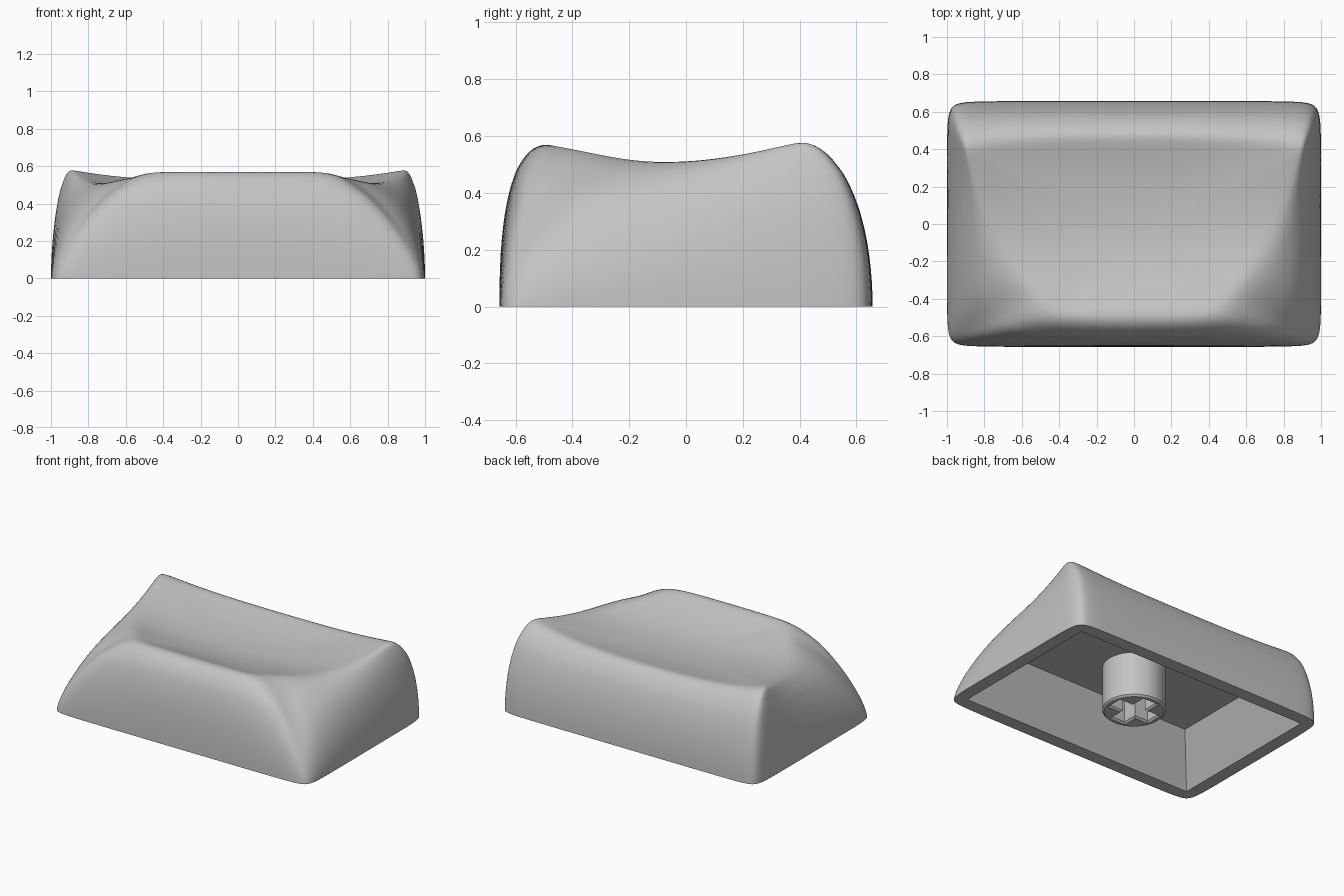
import bpy, bmesh, math
from mathutils import Vector

old = bpy.data.objects.get("Cube")
if old:
    bpy.data.objects.remove(old, do_unlink=True)

grey = bpy.data.materials.new("plain grey")
grey.use_nodes = True
grey.diffuse_color = (0.55, 0.55, 0.55, 1)
grey.node_tree.nodes["Principled BSDF"].inputs["Base Color"].default_value = grey.diffuse_color

# Stations on the +x half, front to back: foot of the wall, rim of the dish, wall fullness
STATIONS = [
    ((0, -.657), (0, -.48, .572), 2.5),
    ((.4, -.657), (.36, -.485, .574), 2.4),
    ((.88, -.657), (.46, -.47, .57), 1.7),
    ((.985, -.642), (.53, -.36, .55), 1.35),
    ((1, -.53), (.61, -.27, .53), 1.6),
    ((1, -.3), (.70, -.13, .508), 1.9),
    ((1, 0), (.78, .04, .512), 2),
    ((1, .3), (.85, .22, .54), 2),
    ((1, .53), (.89, .36, .575), 2),
    ((.985, .642), (.90, .41, .585), 2),
    ((.88, .657), (.84, .42, .572), 2),
    ((.5, .657), (.55, .455, .53), 2),
    ((0, .657), (0, .465, .522), 2),
]
STEPS = 6
CENTRE = Vector((0, -.04, 0))


def spline_loop(points):
    """Closed uniform cubic B-spline through a ring of control points."""
    out, n = [], len(points)
    for i in range(n):
        a, b, c, d = (points[(i + k) % n] for k in (-1, 0, 1, 2))
        for s in range(STEPS):
            t = s / STEPS
            out.append((a * (1 - t) ** 3 + b * (3 * t**3 - 6 * t**2 + 4)
                        + c * (-3 * t**3 + 3 * t**2 + 3 * t + 1) + d * t**3) / 6)
    return out


def mirrored(half):
    return half + [Vector((-p.x, p.y, p.z)) for p in half[-2:0:-1]]


def dish_height(p):
    """Shallow scoop, steeper toward the front than the back."""
    return .465 + .07 * p.x**2 + (.5 if p.y < 0 else .26) * p.y**2


foot = spline_loop(mirrored([Vector((*f, 0)) for f, r, p in STATIONS]))
rim = spline_loop(mirrored([Vector(r) for f, r, p in STATIONS]))
fullness = [v.z for v in spline_loop(mirrored([Vector((0, 0, p)) for f, r, p in STATIONS]))]

# Cavity roof and mouth
mouth = [Vector((max(-.91, min(.91, p.x)), max(-.565, min(.565, p.y)), 0)) for p in foot]
roof = [Vector((p.x * .75 / .91, p.y * .39 / .565, .32)) for p in mouth]
rings = [roof, mouth, foot]

# Bulging walls follow a quarter superellipse from foot to rim
WALL = 18
for k in range(1, WALL + 1):
    a = math.pi / 2 * k / WALL
    ring = []
    for f, r, p in zip(foot, rim, fullness):
        out = max(0, math.cos(a)) ** (2 / p)
        ring.append(Vector((*f.lerp(r, 1 - out).xy, r.z * math.sin(a) ** (2 / p))))
    rings.append(ring)

# Scooped dish meeting the rim
for k in range(1, 18):
    s = 1 - (k / 18) ** 1.2
    ring = []
    for r in rim:
        p = CENTRE.lerp(r, s)
        ring.append(Vector((p.x, p.y, dish_height(p) + (r.z - dish_height(r)) * s**3)))
    rings.append(ring)

bm = bmesh.new()
loops = [[bm.verts.new(p) for p in ring] for ring in rings]
n = len(foot)
for lo, hi in zip(loops, loops[1:]):
    for i in range(n):
        j = (i + 1) % n
        bm.faces.new((lo[i], lo[j], hi[j], hi[i]))
bm.faces.new(loops[0][::-1])
middle = bm.verts.new((CENTRE.x, CENTRE.y, dish_height(CENTRE)))
for i in range(n):
    bm.faces.new((loops[-1][i], loops[-1][(i + 1) % n], middle))

# Soften the lip
lip = [v for ring in loops[WALL - 4:WALL + 10] for v in ring]
for _ in range(5):
    bmesh.ops.smooth_vert(bm, verts=lip, factor=.5,
                          use_axis_x=True, use_axis_y=True, use_axis_z=True)
bmesh.ops.recalc_face_normals(bm, faces=bm.faces)
mesh = bpy.data.meshes.new("key_shell")
bm.to_mesh(mesh)
bm.free()
shell = bpy.data.objects.new("key_shell", mesh)
bpy.context.collection.objects.link(shell)

# Round stem with a cross-shaped socket
R, ARM, SLOT, TOP = .202, .155, .05, .33
circle = [(R * math.cos(a), R * math.sin(a)) for a in (math.tau * i / 48 for i in range(48))]
quarter = [(ARM, -SLOT), (ARM, SLOT), (SLOT, SLOT)]
cross = []
for q in range(4):
    c, s = round(math.cos(q * math.pi / 2)), round(math.sin(q * math.pi / 2))
    cross += [(x * c - y * s, x * s + y * c) for x, y in quarter]
curve = bpy.data.curves.new("stem", "CURVE")
curve.dimensions = "2D"
curve.fill_mode = "BOTH"
curve.bevel_depth = .012
curve.bevel_resolution = 0
curve.offset = -.012
curve.extrude = TOP / 2 - .012
for outline in (circle, cross):
    sp = curve.splines.new("POLY")
    sp.points.add(len(outline) - 1)
    for point, (x, y) in zip(sp.points, outline):
        point.co = (x, y, 0, 1)
    sp.use_cyclic_u = True
stem = bpy.data.objects.new("stem", curve)
stem.location.z = TOP / 2
bpy.context.collection.objects.link(stem)

bpy.ops.object.select_all(action="DESELECT")
stem.select_set(True)
bpy.context.view_layer.objects.active = stem
bpy.ops.object.convert(target="MESH")
stem = bpy.context.view_layer.objects.active

# Shading and colour
for ob in (shell, stem):
    ob.data.materials.clear()
    ob.data.materials.append(grey)
    bpy.ops.object.select_all(action="DESELECT")
    ob.select_set(True)
    bpy.context.view_layer.objects.active = ob
    bpy.ops.object.shade_smooth_by_angle(angle=math.radians(35))
